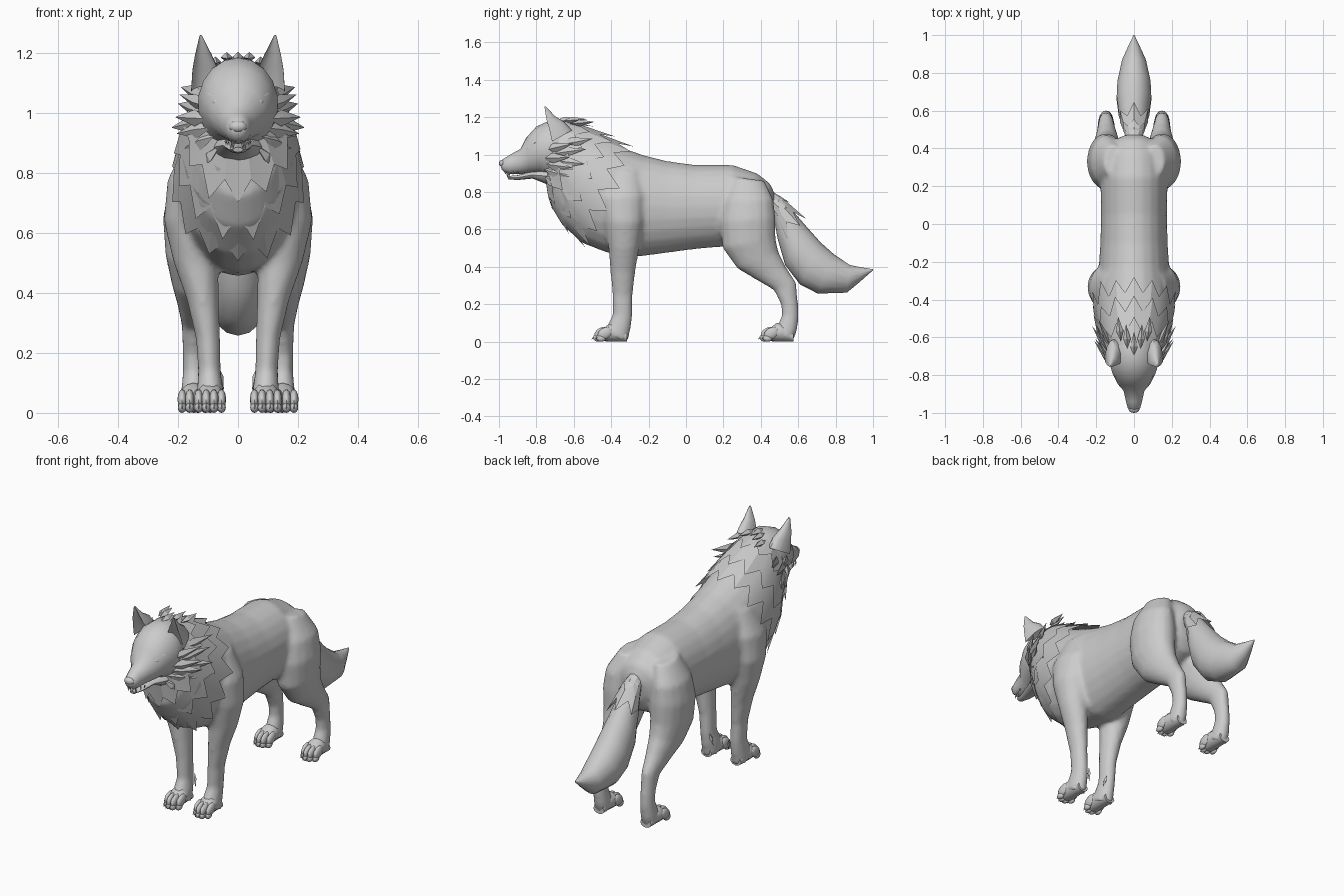
import bpy, bmesh, math, random
from mathutils import Vector, Matrix

random.seed(4)


def ring(r, n, s=1, dent=None):
    """Ellipse through two side-view points: (y1, z1, y2, z2, half width, x)."""
    a, b = Vector((0, r[0], r[1])), Vector((0, r[2], r[3]))
    x = r[5] if len(r) > 5 else 0
    mid, half, pts = (a + b) / 2, (a - b) / 2, []
    for i in range(n):
        t = 2 * math.pi * i / n
        c = math.cos(t)
        if dent is not None and c > 0:
            c *= dent
        p = mid + half * c
        p.x = s * (x + r[4] * math.sin(t))
        pts.append(p)
    return pts


def loft(bm, rings, n=16, s=1, dent=None):
    rows = [[bm.verts.new(p) for p in ring(r, n, s, dent)] for r in rings]
    for a, b in zip(rows, rows[1:]):
        for i in range(n):
            bm.faces.new((a[i], a[(i + 1) % n], b[(i + 1) % n], b[i]))
    bm.faces.new(rows[0])
    bm.faces.new(rows[-1][::-1])


def skirt(bm, top, valley, peak, n=28):
    """Fur collar with a jagged trailing edge."""
    a, v, p = ring(top, n), ring(valley, n), ring(peak, n)
    up = [bm.verts.new(q) for q in a]
    low = [bm.verts.new(v[i].lerp(p[i], random.uniform(.65, 1.05)) if i % 2 == 0 else v[i])
           for i in range(n)]
    for i in range(n):
        j = (i + 1) % n
        bm.faces.new((up[i], up[j], low[j], low[i]))


def spike(bm, base, tip, w, thick, s=1):
    """Flattened pointed tuft."""
    a, b = Vector(base), Vector(tip)
    d = (b - a).normalized()
    out = Vector((1, 0, 0)) - d * d.x
    out.normalize()
    side, m = d.cross(out), a.lerp(b, .4)
    pts = [a, m + side * w, m + out * thick, m - side * w, m - out * thick, b]
    v = [bm.verts.new((p.x * s, p.y, p.z)) for p in pts]
    for i in range(4):
        p, q = v[1 + i], v[1 + (i + 1) % 4]
        bm.faces.new((v[0], p, q))
        bm.faces.new((v[5], q, p))


def ball(bm, loc, size, tilt=0, seg=12):
    m = Matrix.Translation(loc) @ Matrix.Rotation(tilt, 4, 'X') @ Matrix.Diagonal((*size, 1))
    bmesh.ops.create_uvsphere(bm, u_segments=seg, v_segments=8, radius=1, matrix=m)


def finish(name, bm, angle=40):
    bmesh.ops.recalc_face_normals(bm, faces=bm.faces)
    me = bpy.data.meshes.new(name)
    bm.to_mesh(me)
    bm.free()
    ob = bpy.data.objects.new(name, me)
    bpy.context.collection.objects.link(ob)
    bpy.ops.object.select_all(action='DESELECT')
    bpy.context.view_layer.objects.active = ob
    ob.select_set(True)
    bpy.ops.object.shade_smooth_by_angle(angle=math.radians(angle))
    return ob


# torso and legs, blended into one skin
bm = bmesh.new()
loft(bm, [(.475, .79, .455, .64, .06), (.45, .845, .42, .57, .12), (.38, .90, .34, .53, .165),
          (.25, .945, .22, .51, .178), (.05, .945, .05, .495, .175), (-.1, .965, -.1, .475, .178),
          (-.22, .995, -.25, .455, .187), (-.32, 1.03, -.42, .475, .20), (-.42, 1.07, -.55, .525, .20),
          (-.5, 1.11, -.66, .62, .18), (-.58, 1.15, -.72, .72, .15), (-.64, 1.16, -.73, .82, .12),
          (-.68, 1.15, -.76, .88, .08)], 24)
front_leg = [(-.42, .90, -.26, .92, .04, .13), (-.46, .77, -.22, .78, .075, .16),
             (-.44, .64, -.225, .64, .09, .158), (-.415, .5, -.25, .5, .075, .14),
             (-.405, .38, -.27, .38, .054, .118), (-.393, .25, -.285, .25, .041, .10),
             (-.393, .14, -.285, .14, .038, .095), (-.42, .09, -.295, .07, .044, .093),
             (-.45, .04, -.31, 0, .048, .093)]
rear_leg = [(.25, .88, .42, .86, .05, .11), (.20, .76, .468, .76, .085, .145),
            (.18, .64, .48, .66, .102, .148), (.195, .50, .48, .55, .095, .147),
            (.275, .39, .495, .48, .077, .145), (.385, .325, .535, .40, .057, .145),
            (.47, .275, .59, .315, .04, .148), (.507, .2, .6, .2, .036, .148),
            (.512, .14, .603, .13, .036, .148), (.49, .09, .595, .06, .042, .148),
            (.475, .04, .572, 0, .046, .148)]
for s in (1, -1):
    loft(bm, front_leg, 16, s)
    loft(bm, rear_leg, 16, s)
body = finish("body_and_legs", bm)
rm = body.modifiers.new("blend", 'REMESH')
rm.mode, rm.voxel_size, rm.use_smooth_shade = 'VOXEL', .013, True
sm = body.modifiers.new("soften", 'SMOOTH')
sm.factor, sm.iterations = .5, 5

# paws with toes, claws and dew claws
for name, x, y in (("front_paws", .093, -.315), ("rear_paws", .148, .57 + .04)):
    bm, k = bmesh.new(), 1 if y < 0 else 1.0
    y0 = y if y < 0 else .575
    for s in (1, -1):
        loft(bm, [(y0, .05, y0, 0, .034, x), (y0 - .05, .1, y0 - .05, 0, .043, x),
                  (y0 - .09, .1, y0 - .09, 0, .048, x), (y0 - .14, .06, y0 - .14, .004, .046, x)], 12, s)
        for i, dx in enumerate((-.038, -.013, .013, .038)):
            ty = y0 - (.135 if i in (1, 2) else .118)
            ball(bm, (s * (x + dx), ty, .045), (.0155, .043, .030), .5)
            ball(bm, (s * (x + dx), ty - .02, .018), (.0145, .025, .018))
            spike(bm, (s * (x + dx), ty - .025, .038), (s * (x + dx), ty - .055, .012), .008, .006)
        if y < 0:
            spike(bm, (x - .03, -.30, .15), (x - .046, -.315, .075), .012, .008, s)
    finish(name, bm)

# tail
bm = bmesh.new()
loft(bm, [(.44, .80, .44, .70, .035), (.50, .775, .47, .66, .05), (.57, .70, .49, .55, .065),
          (.64, .62, .53, .41, .083), (.72, .53, .61, .305, .094), (.79, .468, .705, .257, .09),
          (.875, .41, .86, .262, .065), (.94, .397, .93, .32, .034), (1, .387, .998, .38, .003)], 14)
finish("tail", bm)
bm = bmesh.new()
skirt(bm, (.45, .81, .45, .71, .04), (.52, .765, .475, .67, .058), (.57, .735, .487, .61, .068), 12)
skirt(bm, (.50, .782, .47, .665, .052), (.58, .70, .492, .58, .073), (.645, .655, .515, .51, .088), 12)
finish("tail_fur", bm, 20)

# head: skull with muzzle, and lower jaw
bm = bmesh.new()
loft(bm, [(-.995, .95, -.985, .92, .018), (-.98, .975, -.97, .905, .033), (-.94, 1.0, -.94, .895, .043),
          (-.885, 1.03, -.88, .897, .056), (-.855, 1.09, -.835, .90, .088), (-.80, 1.15, -.78, .90, .115),
          (-.73, 1.182, -.74, .88, .133), (-.64, 1.185, -.70, .86, .13), (-.55, 1.14, -.62, .85, .08)], 18)
finish("head", bm, 50)
bm = bmesh.new()
loft(bm, [(-.955, .885, -.95, .868, .017), (-.9, .89, -.9, .864, .03), (-.83, .91, -.82, .872, .05),
          (-.74, .93, -.74, .84, .08)], 12)
finish("lower_jaw", bm)
bm = bmesh.new()
ball(bm, (0, -.98, .953), (.03, .02, .02))
finish("nose", bm)
bm = bmesh.new()
for s in (1, -1):
    for x, y, l in ((.024, -.955, .032), (.012, -.965, .014), (.034, -.925, .018), (.04, -.9, .016)):
        spike(bm, (x, y, .912), (x, y, .908 - l), .006, .005, s)
    spike(bm, (.016, -.945, .88), (.018, -.948, .912), .005, .005, s)
finish("teeth", bm)

# eyes and brows
bm = bmesh.new()
for s in (1, -1):
    ball(bm, (s * .066, -.838, 1.035), (.02, .018, .014))
finish("eyes", bm)
bm = bmesh.new()
for s in (1, -1):
    spike(bm, (.038, -.872, 1.035), (.105, -.80, 1.066), .009, .012, s)
finish("brows", bm)

# cupped ears
bm = bmesh.new()
for s in (1, -1):
    loft(bm, [(-.84, 1.0, -.61, 1.13, .052, .105), (-.825, 1.09, -.65, 1.175, .045, .108),
              (-.80, 1.17, -.70, 1.205, .029, .115), (-.765, 1.255, -.75, 1.258, .004, .124)], 14, s, -.35)
finish("ears", bm, 50)

# layered mane around neck and chest
bm = bmesh.new()
skirt(bm, (-.50, 1.125, -.68, .66, .185), (-.36, 1.065, -.58, .56, .213), (-.25, 1.035, -.525, .485, .225))
skirt(bm, (-.58, 1.165, -.735, .80, .155), (-.46, 1.115, -.68, .66, .195), (-.37, 1.095, -.63, .57, .215), 26)
skirt(bm, (-.66, 1.185, -.755, .89, .12), (-.57, 1.165, -.74, .77, .17), (-.49, 1.15, -.705, .68, .195), 24)
finish("mane", bm, 20)

# cheek tufts and crest tufts
bm = bmesh.new()
for s in (1, -1):
    for b, t, w in (((.10, -.77, 1.02), (.195, -.60, 1.06), .026), ((.11, -.75, 1.00), (.20, -.53, 1.03), .03),
                    ((.10, -.77, .98), (.21, -.62, .985), .028), ((.11, -.72, .97), (.222, -.54, .95), .032),
                    ((.09, -.76, .95), (.205, -.61, .93), .028), ((.08, -.76, .92), (.18, -.62, .88), .028),
                    ((.10, -.68, .92), (.21, -.50, .87), .034), ((.11, -.68, 1.05), (.19, -.50, 1.085), .03),
                    ((.06, -.76, .89), (.14, -.66, .81), .026)):
        spike(bm, b, t, w, .016, s)
    for x, y, z in ((.0, -.70, 1.18), (.035, -.66, 1.18), (.07, -.62, 1.165)):
        spike(bm, (x, y, z), (x * 1.2, y + .13, z + .01), .018, .02, s)
finish("cheek_fur", bm, 20)
